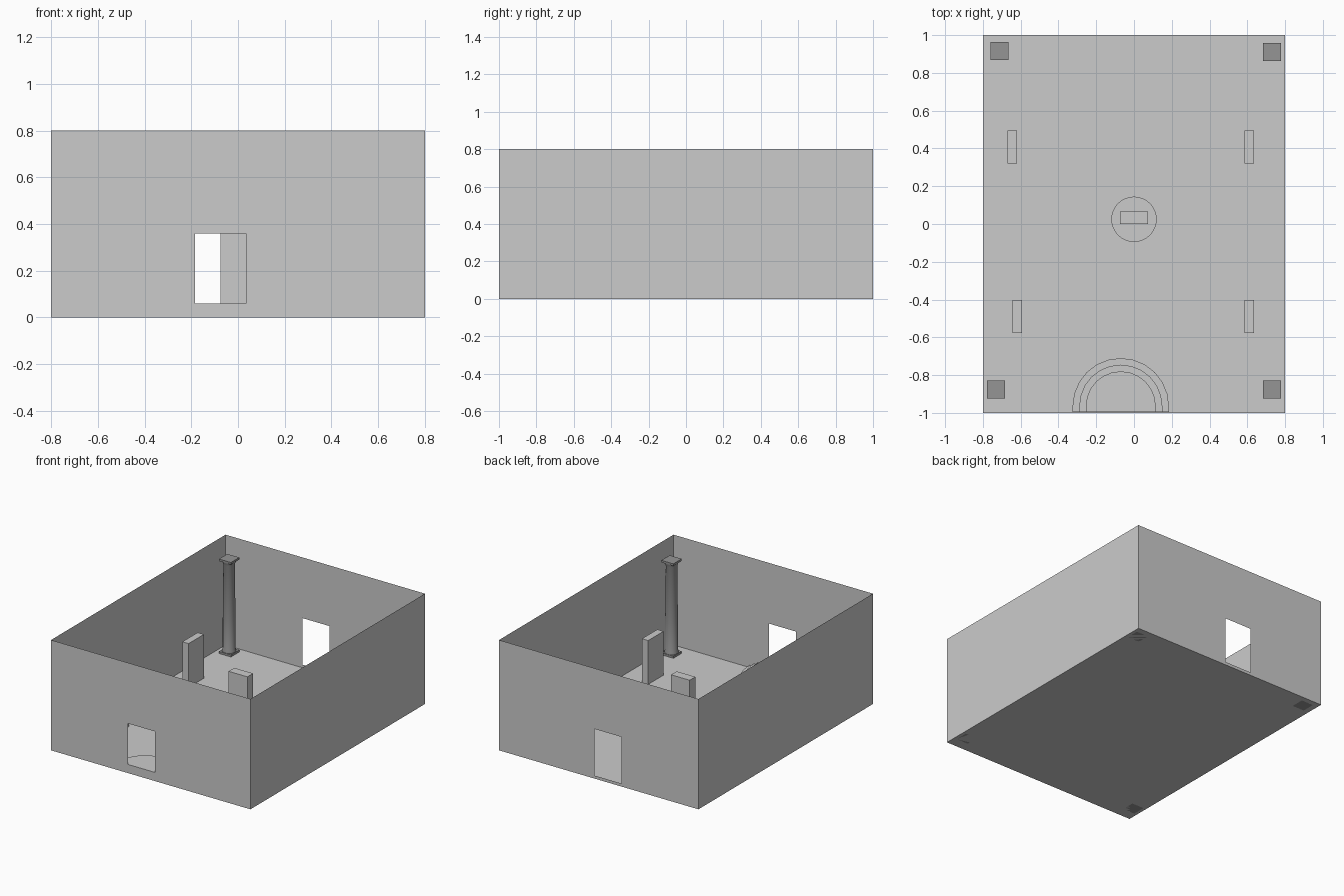
import bpy, bmesh
from math import sin, cos, pi, tau

if "Cube" in bpy.data.objects:
    bpy.data.objects.remove(bpy.data.objects["Cube"])

W, D, H = 0.8, 1.0, 0.8      # half width, half depth, wall height


def make(name, bm, mat=None):
    bmesh.ops.remove_doubles(bm, verts=bm.verts, dist=1e-5)
    me = bpy.data.meshes.new(name)
    bm.to_mesh(me)
    bm.free()
    ob = bpy.data.objects.new(name, me)
    bpy.context.collection.objects.link(ob)
    if mat:
        me.materials.append(mat)
    return ob


def add_prism(bm, pts, z0, z1):
    """Closed extrusion of a counter-clockwise outline."""
    lo = [bm.verts.new((x, y, z0)) for x, y in pts]
    hi = [bm.verts.new((x, y, z1)) for x, y in pts]
    bm.faces.new(lo[::-1])
    bm.faces.new(hi)
    n = len(pts)
    for i in range(n):
        j = (i + 1) % n
        bm.faces.new((lo[i], lo[j], hi[j], hi[i]))


def prism(name, pts, z0, z1):
    bm = bmesh.new()
    add_prism(bm, pts, z0, z1)
    return make(name, bm)


def rect(x0, x1, y0, y1):
    return [(x0, y0), (x1, y0), (x1, y1), (x0, y1)]


def quad(bm, *co):
    bm.faces.new([bm.verts.new(c) for c in co])


def door_wall(name, y, z0, z1):
    """Thin wall with one doorway, made from a 3x3 grid less its centre."""
    bm = bmesh.new()
    xs, zs = (-W, -0.183, 0.035, W), (0, z0, z1, H)
    for i in range(3):
        for k in range(3):
            if (i, k) != (1, 1):
                c = [(xs[i], y, zs[k]), (xs[i+1], y, zs[k]),
                     (xs[i+1], y, zs[k+1]), (xs[i], y, zs[k+1])]
                quad(bm, *(c if y < 0 else c[::-1]))
    return make(name, bm)


# Room shell
bm = bmesh.new()
quad(bm, (-W, -D, 0), (-W, D, 0), (W, D, 0), (W, -D, 0))
make("floor", bm)
door_wall("front_wall", -D, 0.06, 0.36)
door_wall("back_wall", D, 0.022, 0.36)
for s, name in ((-1, "left_wall"), (1, "right_wall")):
    bm = bmesh.new()
    c = [(s*W, -D, 0), (s*W, D, 0), (s*W, D, H), (s*W, -D, H)]
    quad(bm, *(c if s > 0 else c[::-1]))
    make(name, bm)

# Half-round steps inside the front doorway
for i, r in enumerate((0.255, 0.22, 0.185)):
    arc = [(-0.07 + r*cos(pi*k/12), -0.965 + r*sin(pi*k/12)) for k in range(13)]
    pts = [(-0.07 + r, -0.995)] + arc + [(-0.07 - r, -0.995)]
    prism(f"door_step_{i+1}", pts, 0.02*i, 0.02*(i+1))

# Central dais and slab
prism("round_dais", [(0.12*cos(tau*k/32), 0.025 + 0.12*sin(tau*k/32))
                     for k in range(32)], 0, 0.03)
prism("central_slab", rect(-0.075, 0.075, 0, 0.065), 0.03, 0.385)

# Side slabs
for i, (x, y) in enumerate(((-0.645, 0.407), (0.61, 0.407),
                            (-0.617, -0.49), (0.61, -0.49))):
    prism(f"side_slab_{i+1}", rect(x-0.025, x+0.025, y-0.088, y+0.088), 0, 0.318)

# Corner columns: square plinth and cap, lathed shaft
dark = bpy.data.materials.new("dark_stone")
dark.diffuse_color = (0.3, 0.3, 0.3, 1)
dark.use_nodes = True
dark.node_tree.nodes["Principled BSDF"].inputs["Base Color"].default_value = dark.diffuse_color
PROFILE = [(0.046, 0.015), (0.046, 0.025), (0.042, 0.035), (0.042, 0.25),
           (0.038, 0.645), (0.044, 0.66), (0.046, 0.67)]
N = 24
for i, (x, y) in enumerate(((-0.712, 0.915), (0.73, 0.91),
                            (-0.73, -0.877), (0.73, -0.877))):
    bm = bmesh.new()
    box = rect(x-0.048, x+0.048, y-0.048, y+0.048)
    add_prism(bm, box, 0, 0.015)
    add_prism(bm, box, 0.67, 0.685)
    rings = [[bm.verts.new((x + r*cos(tau*k/N), y + r*sin(tau*k/N), z))
              for k in range(N)] for r, z in PROFILE]
    for a, b in zip(rings, rings[1:]):
        for k in range(N):
            j = (k + 1) % N
            bm.faces.new((a[k], a[j], b[j], b[k]))
    ob = make(f"corner_column_{i+1}", bm, dark)
    bpy.ops.object.select_all(action='DESELECT')
    ob.select_set(True)
    bpy.context.view_layer.objects.active = ob
    bpy.ops.object.shade_smooth_by_angle(angle=pi/6)
